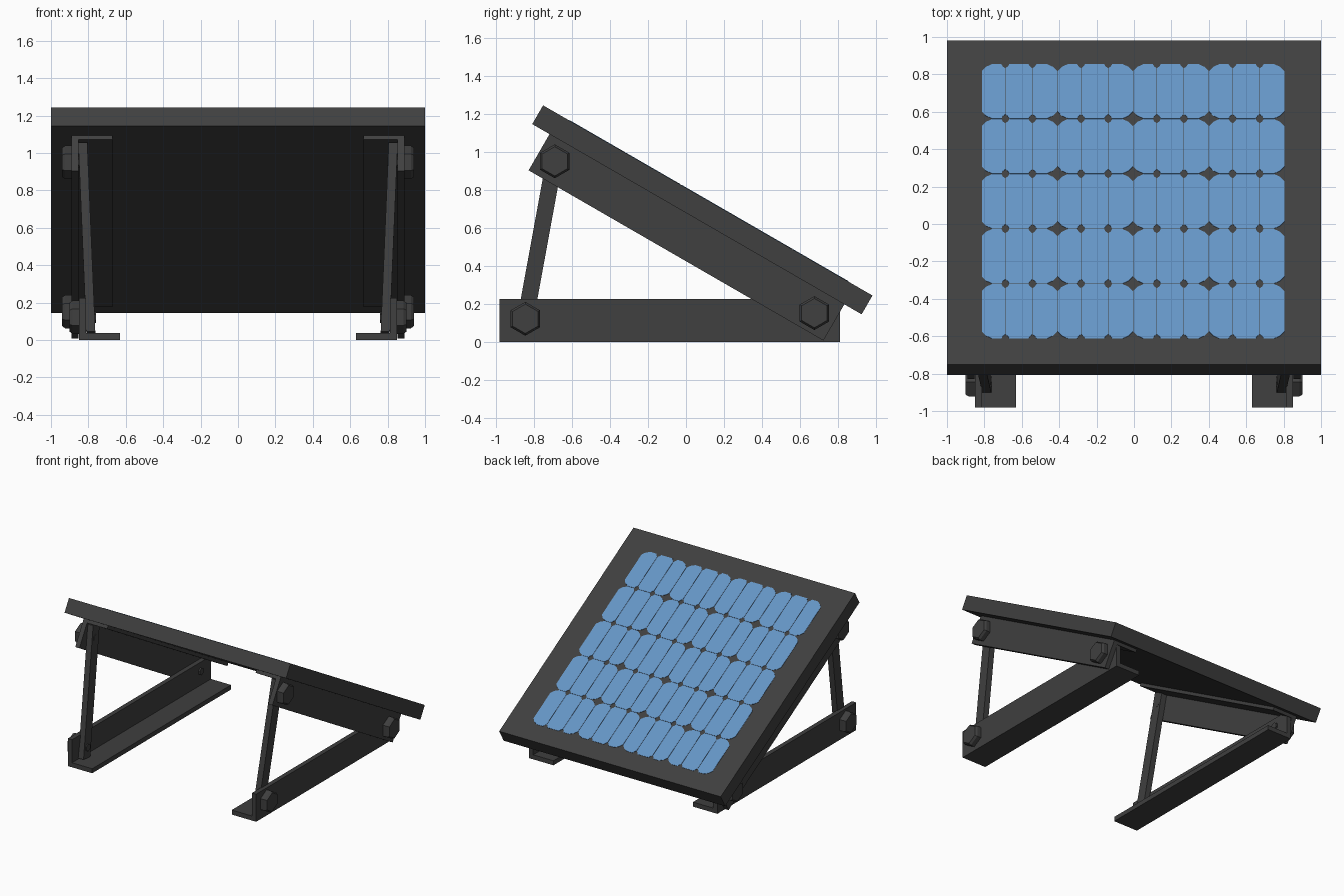
import bpy, bmesh, math
from mathutils import Matrix, Vector

if "Cube" in bpy.data.objects:
    bpy.data.objects.remove(bpy.data.objects["Cube"])


def material(name, rgb):
    m = bpy.data.materials.new(name)
    m.diffuse_color = (*rgb, 1)
    m.use_nodes = True
    m.node_tree.nodes["Principled BSDF"].inputs["Base Color"].default_value = m.diffuse_color
    return m


GREY = material("dark grey metal", (0.05, 0.05, 0.05))
BLUE = material("cell blue", (0.13, 0.30, 0.56))

# Frame of the tilted panel: local y runs down the slope, local z is its normal
TILT = Matrix.Translation((0, 0.086, 0.695)) @ Matrix.Rotation(math.radians(-30), 4, 'X')
FLAT = Matrix.Identity(4)


def finish(name, bm, mat, matrix=FLAT):
    bmesh.ops.transform(bm, matrix=matrix, verts=bm.verts)
    bmesh.ops.recalc_face_normals(bm, faces=bm.faces)
    me = bpy.data.meshes.new(name)
    bm.to_mesh(me)
    bm.free()
    me.materials.append(mat)
    ob = bpy.data.objects.new(name, me)
    bpy.context.collection.objects.link(ob)
    return ob


def prism(bm, pts, offset):
    f = bm.faces.new([bm.verts.new(p) for p in pts])
    r = bmesh.ops.extrude_face_region(bm, geom=[f])
    vs = [g for g in r['geom'] if isinstance(g, bmesh.types.BMVert)]
    bmesh.ops.translate(bm, vec=offset, verts=vs)


def mirror_x(ob):
    mod = ob.modifiers.new("mirror", 'MIRROR')
    mod.use_axis = (True, False, False)


# Panel slab
bm = bmesh.new()
bmesh.ops.create_cube(bm, size=1, matrix=Matrix.Diagonal((2, 2, 0.114, 1)))
finish("panel", bm, GREY, TILT)

# Solar cells: thin plates, three strips per cell, rounded outer corners
bm = bmesh.new()
X0, Y0, PX, PY, GAP = -0.815, -0.842, 0.405, 0.3395, 0.0015
strips = [0, 0.127, 0.272, PX]


def cell_strip(x0, x1, y0, y1, left, right):
    pts = []
    for cx, cy, sx, sy, big in ((x0, y0, 1, 1, left), (x1, y0, -1, 1, right),
                                (x1, y1, -1, -1, right), (x0, y1, 1, -1, left)):
        rx, ry = (0.055, 0.043) if big else (0.02, 0.025)
        k = 0.40 if big else 0.6
        corner = [(cx, cy + sy * ry), (cx + sx * rx * k, cy + sy * ry * k), (cx + sx * rx, cy)]
        if sx * sy < 0:
            corner.reverse()
        pts += [(x, y, 0.0565) for x, y in corner]
    prism(bm, pts, Vector((0, 0, 0.003)))


for col in range(4):
    for row in range(5):
        for s in range(3):
            x, y = X0 + PX * col, Y0 + PY * row
            cell_strip(x + strips[s] + GAP, x + strips[s + 1] - GAP,
                       y + GAP, y + PY - GAP, s == 0, s == 2)
finish("solar_cells", bm, BLUE, TILT)


# Angle-section rails (mirrored to the other side)
def angle_rail(name, section, y0, y1, matrix):
    bm = bmesh.new()
    prism(bm, [(x, y0, z) for x, z in section], Vector((0, y1 - y0, 0)))
    mirror_x(finish(name, bm, GREY, matrix))


angle_rail("upper_rails", [(0.89, -0.057), (0.67, -0.057), (0.67, -0.082), (0.852, -0.082),
                           (0.852, -0.277), (0.89, -0.277)], -0.895, 0.895, TILT)
angle_rail("base_rails", [(0.85, 0), (0.63, 0), (0.63, 0.037), (0.812, 0.037),
                          (0.812, 0.225), (0.85, 0.225)], -0.98, 0.81, FLAT)

# Rear struts, leaning inward towards the base
bm = bmesh.new()
prism(bm, [(0.763, -0.902, 0.045), (0.811, -0.902, 0.045),
           (0.811, -0.816, 0.037), (0.763, -0.816, 0.037)], Vector((0, 0, 0)))
bm.verts.ensure_lookup_table()
for v in bm.verts[4:]:
    v.co += Vector((0.043, 0.185, 1.012))
mirror_x(finish("rear_struts", bm, GREY))

# Hexagonal bolt heads with a slight taper and a shank through the rails
for name, x, y, z in (("top_bolts", 0.889, -0.69, 0.95),
                      ("base_bolts", 0.849, -0.845, 0.122),
                      ("pivot_bolts", 0.889, 0.675, 0.152)):
    bm = bmesh.new()
    for r1, r2, a, b in ((0.089, 0.089, 0, 0.035), (0.089, 0.077, 0.035, 0.052),
                         (0.03, 0.03, -0.09, 0)):
        m = Matrix.Translation((x + (a + b) / 2, y, z)) @ Matrix.Rotation(math.pi / 2, 4, 'Y')
        bmesh.ops.create_cone(bm, cap_ends=True, segments=6, radius1=r1, radius2=r2,
                              depth=b - a, matrix=m)
    # turn the hexagon so that a corner points up
    top = max(bm.verts, key=lambda v: v.co.z).co.z - z
    if top < 0.085:
        bmesh.ops.rotate(bm, cent=(x, y, z), matrix=Matrix.Rotation(math.pi / 6, 3, 'X'), verts=bm.verts)
    mirror_x(finish(name, bm, GREY))
